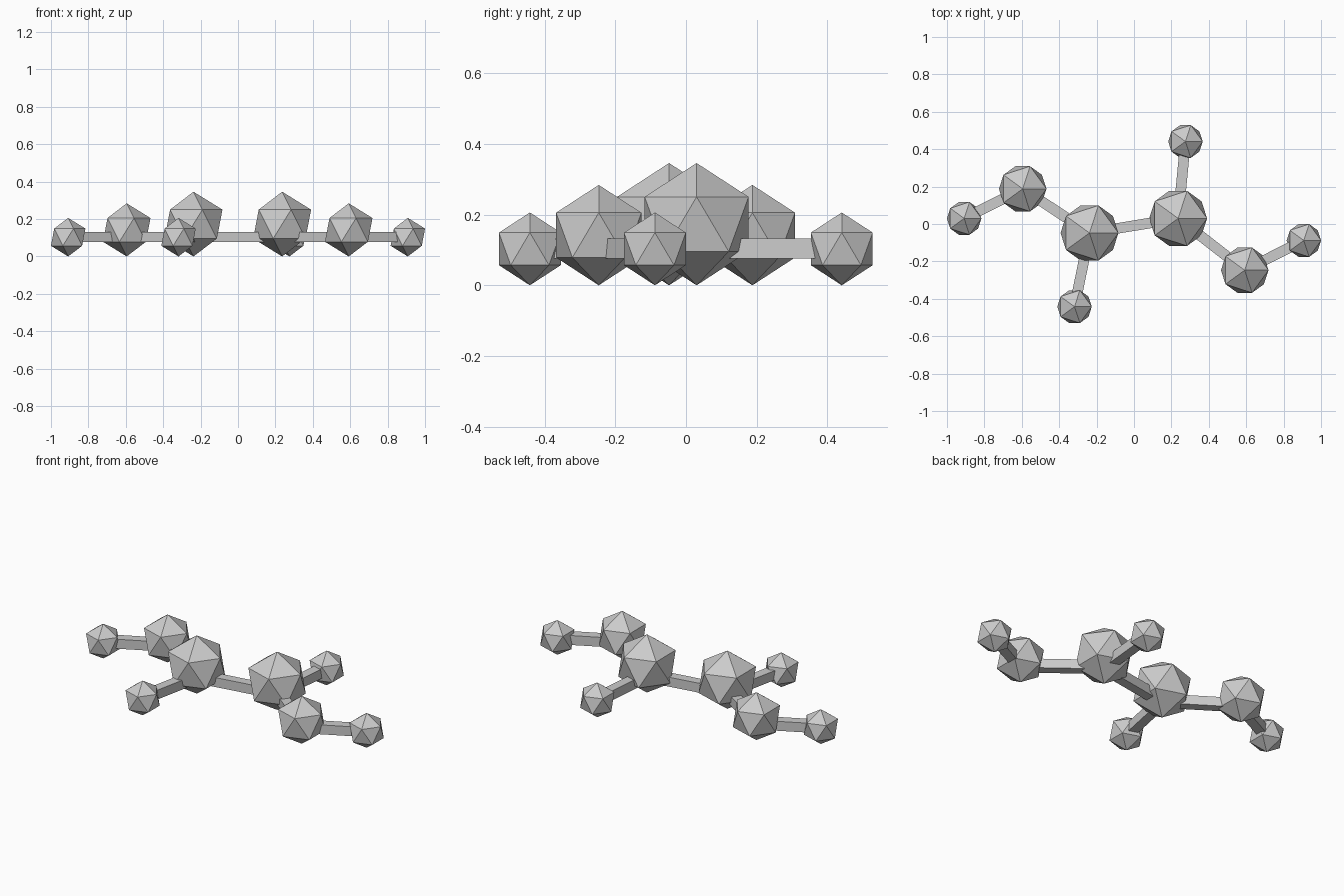
import bpy
from mathutils import Vector

if "Cube" in bpy.data.objects:
    bpy.data.objects.remove(bpy.data.objects["Cube"])

grey = bpy.data.materials.new("light_grey")
grey.use_nodes = True
colour = (0.6, 0.6, 0.6, 1)
grey.diffuse_color = colour
grey.node_tree.nodes["Principled BSDF"].inputs["Base Color"].default_value = colour

LARGE, MEDIUM, SMALL = 0.173, 0.142, 0.103
BAR_Z, BAR_WIDTH = 0.104, 0.056

# Balls: x, y and radius; each rests on the ground
balls = {
    "left_large_ball": (0.236, 0.03, LARGE),
    "right_large_ball": (-0.238, -0.048, LARGE),
    "left_medium_ball": (0.592, -0.247, MEDIUM),
    "right_medium_ball": (-0.595, 0.188, MEDIUM),
    "left_end_ball": (0.908, -0.088, SMALL),
    "right_end_ball": (-0.908, 0.03, SMALL),
    "back_ball": (0.275, 0.441, SMALL),
    "front_ball": (-0.318, -0.442, SMALL),
}

# Bars join the centres of two balls
bars = {
    "middle_bar": ("right_large_ball", "left_large_ball"),
    "left_inner_bar": ("left_large_ball", "left_medium_ball"),
    "left_outer_bar": ("left_medium_ball", "left_end_ball"),
    "right_inner_bar": ("right_large_ball", "right_medium_ball"),
    "right_outer_bar": ("right_medium_ball", "right_end_ball"),
    "back_bar": ("left_large_ball", "back_ball"),
    "front_bar": ("right_large_ball", "front_ball"),
}


def finish(name):
    part = bpy.context.object
    part.name = name
    part.data.materials.append(grey)
    return part


for name, (x, y, radius) in balls.items():
    bpy.ops.mesh.primitive_ico_sphere_add(subdivisions=1, radius=radius, location=(x, y, radius))
    finish(name)

for name, (start, end) in bars.items():
    a = Vector((*balls[start][:2], BAR_Z))
    b = Vector((*balls[end][:2], BAR_Z))
    span = b - a
    bpy.ops.mesh.primitive_cube_add(size=1, location=(a + b) / 2)
    bar = finish(name)
    bar.scale = (span.length, BAR_WIDTH, BAR_WIDTH)
    bar.rotation_euler.z = span.to_2d().angle_signed(Vector((1, 0)))
